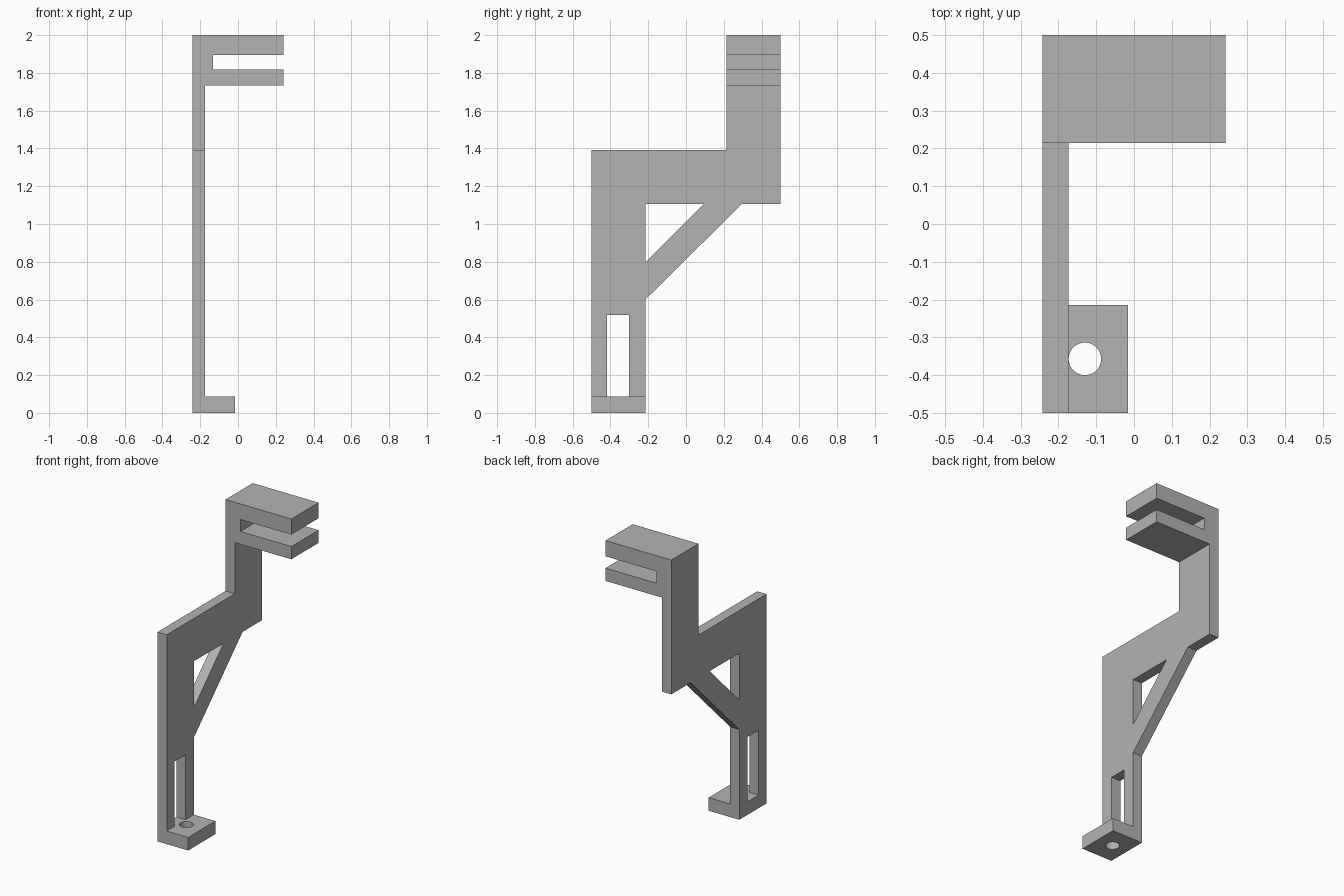
import bpy
import bmesh
from mathutils import Vector

cube = bpy.data.objects.get("Cube")
if cube:
    bpy.data.objects.remove(cube, do_unlink=True)

grey = bpy.data.materials.new("plain_grey")
grey.use_nodes = True
color = (0.45, 0.45, 0.45, 1)
grey.diffuse_color = color
grey.node_tree.nodes["Principled BSDF"].inputs["Base Color"].default_value = color

# Shared dimensions
LEFT, INNER, REACH = -0.242, -0.174, 0.242
FRONT, COLUMN_BACK = -0.5, -0.215
ARM_FRONT, BACK = 0.215, 0.5
FOOT_TOP, CLAMP_BOTTOM, TOP = 0.087, 1.732, 2.0
BEAM_BOTTOM, BEAM_TOP = 1.107, 1.392


def extrude_profile(name, points, place, start, end):
    """Extrude a 2D outline; place(u, v, depth) maps it into space."""
    bm = bmesh.new()
    face = bm.faces.new([bm.verts.new(place(u, v, start)) for u, v in points])
    result = bmesh.ops.extrude_face_region(bm, geom=[face])
    offset = Vector(place(0, 0, end)) - Vector(place(0, 0, start))
    verts = [g for g in result["geom"] if isinstance(g, bmesh.types.BMVert)]
    bmesh.ops.translate(bm, verts=verts, vec=offset)
    bmesh.ops.recalc_face_normals(bm, faces=bm.faces)
    mesh = bpy.data.meshes.new(name)
    bm.to_mesh(mesh)
    bm.free()
    mesh.materials.append(grey)
    obj = bpy.data.objects.new(name, mesh)
    bpy.context.collection.objects.link(obj)
    return obj


def side(u, v, d):
    return (d, u, v)


def frontal(u, v, d):
    return (u, d, v)


# Cranked side plate, with the slot open down to the foot
SLOT = (-0.417, -0.302, 0.518)
extrude_profile("side_plate", [
    (FRONT, FOOT_TOP), (SLOT[0], FOOT_TOP), (SLOT[0], SLOT[2]),
    (SLOT[1], SLOT[2]), (SLOT[1], FOOT_TOP), (COLUMN_BACK, FOOT_TOP),
    (COLUMN_BACK, BEAM_BOTTOM), (BACK, BEAM_BOTTOM), (BACK, CLAMP_BOTTOM),
    (ARM_FRONT, CLAMP_BOTTOM), (ARM_FRONT, BEAM_TOP), (FRONT, BEAM_TOP),
], side, LEFT, INNER)

# Diagonal brace under the beam
extrude_profile("diagonal_brace", [
    (COLUMN_BACK, 0.6), (0.297, BEAM_BOTTOM),
    (0.096, BEAM_BOTTOM), (COLUMN_BACK, 0.797),
], side, LEFT, INNER)

# Forked clamp at the top
extrude_profile("top_clamp", [
    (LEFT, CLAMP_BOTTOM), (REACH, CLAMP_BOTTOM), (REACH, 1.817),
    (-0.132, 1.817), (-0.132, 1.896), (REACH, 1.896),
    (REACH, TOP), (LEFT, TOP),
], frontal, ARM_FRONT, BACK)

# Foot with a round screw hole
foot = extrude_profile("foot", [
    (LEFT, 0), (-0.016, 0), (-0.016, FOOT_TOP), (LEFT, FOOT_TOP),
], frontal, FRONT, COLUMN_BACK)
bpy.ops.mesh.primitive_cylinder_add(vertices=48, radius=0.043, depth=0.4,
                                    location=(-0.13, -0.357, 0.05))
cutter = bpy.context.object
cutter.name = "screw_hole_cutter"
cutter.hide_render = True
cutter.data.materials.append(grey)
hole = foot.modifiers.new("screw_hole", "BOOLEAN")
hole.operation = "DIFFERENCE"
hole.solver = "EXACT"
hole.object = cutter
bpy.ops.object.select_all(action="DESELECT")
foot.select_set(True)
bpy.context.view_layer.objects.active = foot
bpy.ops.object.modifier_apply(modifier=hole.name)
bpy.data.objects.remove(cutter, do_unlink=True)
bpy.ops.object.shade_smooth_by_angle()
